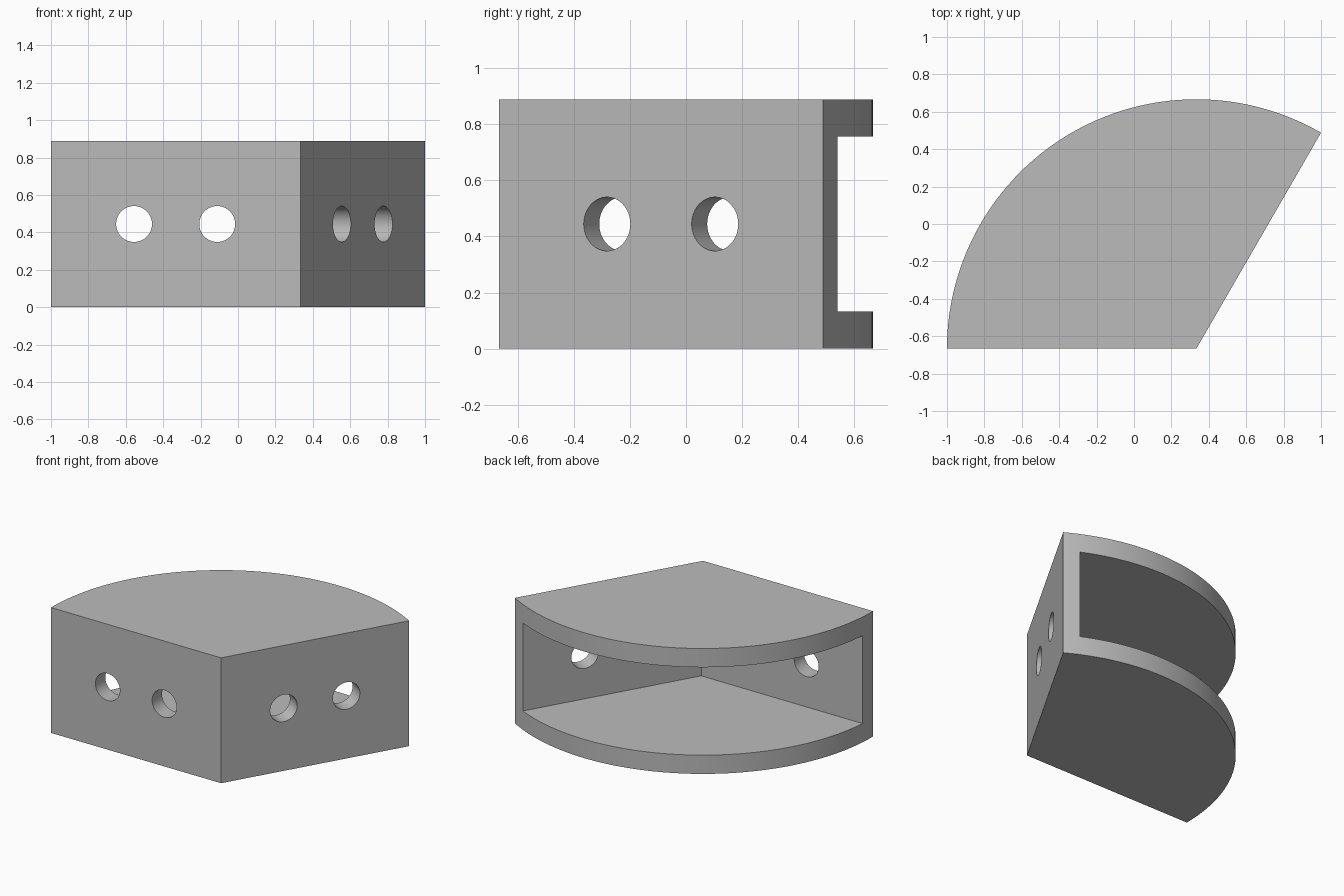
import bpy, bmesh, math
from mathutils import Vector

cube = bpy.data.objects.get("Cube")
if cube:
    bpy.data.objects.remove(cube, do_unlink=True)

RADIUS, HEIGHT = 4 / 3, 8 / 9
WALL, SLAB, HOLE_RADIUS = 0.111, 0.133, 0.096
START, END, ARC_STEPS = math.radians(60), math.pi, 80
CORNER = Vector((1 / 3, -2 / 3, 0))

grey = bpy.data.materials.new("plain_grey")
grey.use_nodes = True
grey.diffuse_color = (0.5, 0.5, 0.5, 1)
grey.node_tree.nodes["Principled BSDF"].inputs["Base Color"].default_value = (0.5, 0.5, 0.5, 1)


def direction(angle):
    return Vector((math.cos(angle), math.sin(angle), 0))


def prism(name, outline, bottom, top):
    """Extrude a flat outline between two heights."""
    bm = bmesh.new()
    face = bm.faces.new([bm.verts.new((p.x, p.y, bottom)) for p in outline])
    result = bmesh.ops.extrude_face_region(bm, geom=[face])
    moved = [v for v in result["geom"] if isinstance(v, bmesh.types.BMVert)]
    bmesh.ops.translate(bm, verts=moved, vec=(0, 0, top - bottom))
    bmesh.ops.recalc_face_normals(bm, faces=bm.faces)
    mesh = bpy.data.meshes.new(name)
    bm.to_mesh(mesh)
    bm.free()
    mesh.materials.append(grey)
    obj = bpy.data.objects.new(name, mesh)
    bpy.context.collection.objects.link(obj)
    return obj


# Solid wedge: a third of a disc
arc = [CORNER + RADIUS * direction(START + (END - START) * i / ARC_STEPS)
       for i in range(ARC_STEPS + 1)]
housing = prism("wedge_housing", [CORNER] + arc, 0, HEIGHT)

# Cavity open through the curved side
middle = (START + END) / 2
inner = CORNER + direction(middle) * WALL / math.sin((END - START) / 2)
reach = 2 * RADIUS
cavity = prism("cavity_cutter",
               [inner, inner + reach * direction(START),
                inner + reach * direction(middle), inner + reach * direction(END)],
               SLAB, HEIGHT - SLAB)
cutters = [cavity]

# Two round holes through each flat wall
for angle, inward in ((START, START + math.pi / 2), (END, END - math.pi / 2)):
    normal = direction(inward)
    for fraction in (1 / 3, 2 / 3):
        spot = CORNER + direction(angle) * RADIUS * fraction + normal * WALL / 2
        spot.z = HEIGHT / 2
        bpy.ops.mesh.primitive_cylinder_add(
            vertices=48, radius=HOLE_RADIUS, depth=WALL * 2, location=spot,
            rotation=normal.to_track_quat("Z", "Y").to_euler())
        hole = bpy.context.object
        hole.name = "hole_cutter"
        hole.data.materials.append(grey)
        cutters.append(hole)

# Cut, apply and tidy up
bpy.ops.object.select_all(action="DESELECT")
housing.select_set(True)
bpy.context.view_layer.objects.active = housing
for cutter in cutters:
    cutter.hide_render = True
    cut = housing.modifiers.new("cut", "BOOLEAN")
    cut.operation = "DIFFERENCE"
    cut.solver = "EXACT"
    cut.object = cutter
    bpy.ops.object.modifier_apply(modifier=cut.name)
for cutter in cutters:
    bpy.data.objects.remove(cutter, do_unlink=True)
bpy.ops.object.shade_smooth_by_angle(angle=math.radians(30))
